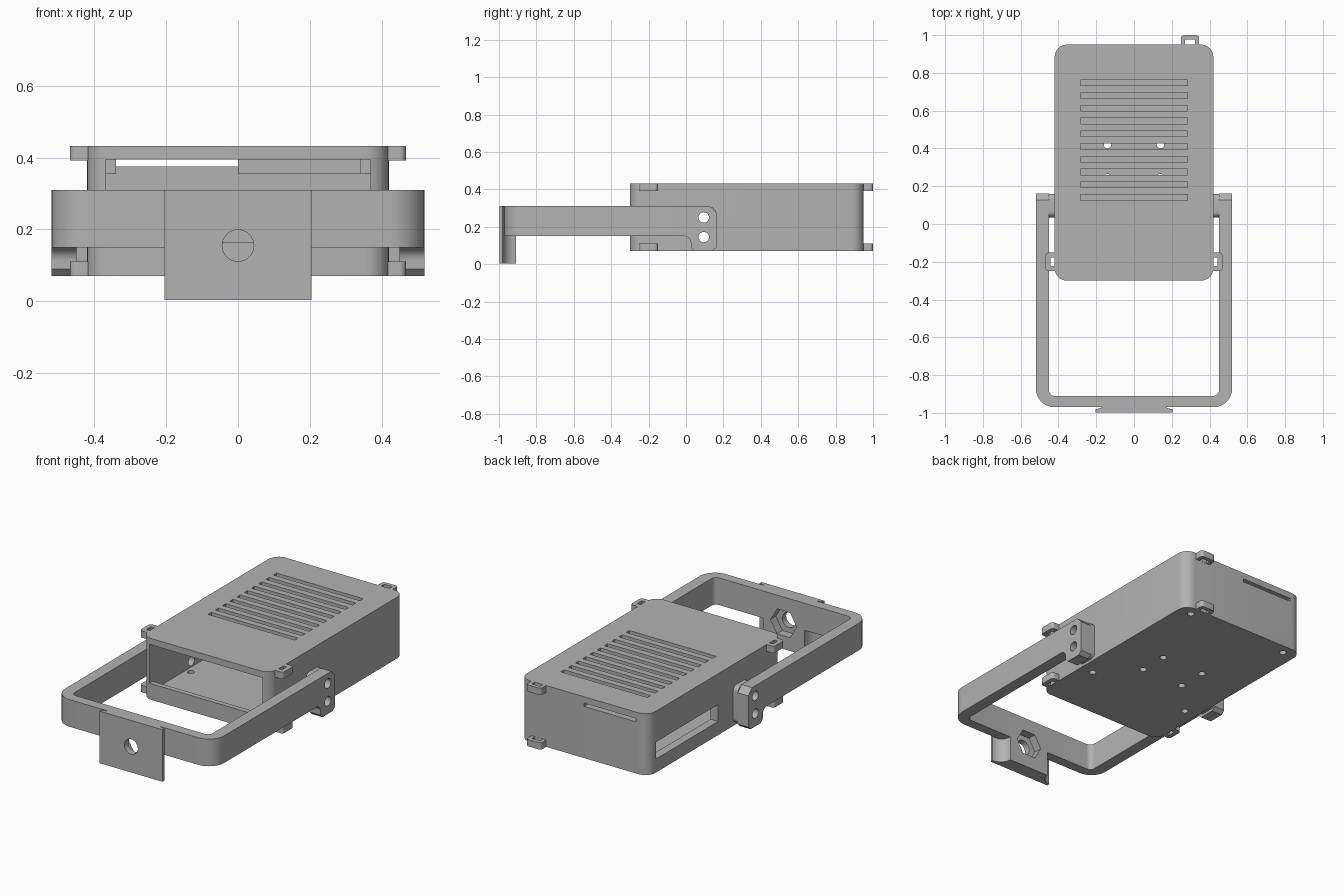
import bpy, bmesh, math
from mathutils import Vector

if "Cube" in bpy.data.objects:
    bpy.data.objects.remove(bpy.data.objects["Cube"])

grey = bpy.data.materials.new("plain grey")
grey.diffuse_color = (0.45, 0.45, 0.45, 1)
grey.use_nodes = True
grey.node_tree.nodes["Principled BSDF"].inputs["Base Color"].default_value = grey.diffuse_color


def arc(cx, cy, r, a0, a1, n=8):
    return [(cx + r * math.cos(math.radians(a0 + (a1 - a0) * i / n)),
             cy + r * math.sin(math.radians(a0 + (a1 - a0) * i / n))) for i in range(n + 1)]


def rect(x0, x1, y0, y1, r=0.0):
    if r == 0:
        return [(x0, y0), (x1, y0), (x1, y1), (x0, y1)]
    return (arc(x0 + r, y0 + r, r, 180, 270) + arc(x1 - r, y0 + r, r, 270, 360)
            + arc(x1 - r, y1 - r, r, 0, 90) + arc(x0 + r, y1 - r, r, 90, 180))


def circle(u, v, r, n=24):
    return arc(u, v, r, 0, 360 - 360 / n, n - 1)


def prisms(name, items):
    """One object from (outline, axis, low, high) prisms."""
    bm = bmesh.new()
    place = {"x": lambda u, v, w: (w, u, v), "y": lambda u, v, w: (u, w, v),
             "z": lambda u, v, w: (u, v, w)}
    for pts, axis, lo, hi in items:
        f = place[axis]
        a = [bm.verts.new(f(u, v, lo)) for u, v in pts]
        b = [bm.verts.new(f(u, v, hi)) for u, v in pts]
        bm.faces.new(a[::-1])
        bm.faces.new(b)
        for i in range(len(a)):
            j = (i + 1) % len(a)
            bm.faces.new((a[i], a[j], b[j], b[i]))
    bmesh.ops.recalc_face_normals(bm, faces=bm.faces)
    me = bpy.data.meshes.new(name)
    bm.to_mesh(me)
    bm.free()
    me.materials.append(grey)
    ob = bpy.data.objects.new(name, me)
    bpy.context.collection.objects.link(ob)
    return ob


def boolean(ob, items, op="DIFFERENCE"):
    tool = prisms("helper", items)
    m = ob.modifiers.new("bool", "BOOLEAN")
    m.operation, m.solver, m.object = op, "EXACT", tool
    bpy.context.view_layer.objects.active = ob
    bpy.ops.object.modifier_apply(modifier=m.name)
    bpy.data.objects.remove(tool)


def smooth(ob):
    bpy.ops.object.select_all(action="DESELECT")
    ob.select_set(True)
    bpy.context.view_layer.objects.active = ob
    bpy.ops.object.shade_smooth_by_angle(angle=math.radians(30))


bores = [(circle(0.095, z, 0.028), "x", -0.6, 0.6) for z in (0.145, 0.25)]

# Hollow case with open front, vents, side window, rear slot and screw holes
case = prisms("case", [(rect(-0.42, 0.42, -0.30, 0.95, 0.065), "z", 0.07, 0.432)])
boolean(case, [(rect(-0.37, 0.37, -0.27, 0.915), "z", 0.11, 0.395)])
cuts = [(rect(-0.369, 0.369, 0.165, 0.394), "y", -0.4, -0.2),
        (rect(-0.34, 0.0, 0.375, 0.394), "y", 0.85, 1.0),
        (rect(0.30, 0.88, 0.15, 0.25), "x", -0.5, -0.3)] + bores
for i in range(10):
    y = 0.14 + i * 0.0675
    cuts.append((rect(-0.283, 0.283, y - 0.015, y + 0.015), "z", 0.36, 0.5))
for s in (-1, 1):
    for x, y in ((0.14, 0.245), (0.14, 0.42), (0.335, 0.04), (0.335, 0.89)):
        cuts.append((circle(s * x, y, 0.02, 16), "z", 0.0, 0.13))
boolean(case, cuts)
smooth(case)

# Retaining ledges under the lid, at the rear
prisms("lid_ledges", [(rect(-0.37, -0.34, 0.355, 0.395), "y", 0.85, 0.915),
                      (rect(0.34, 0.37, 0.355, 0.395), "y", 0.85, 0.915),
                      (rect(0.0, 0.34, 0.355, 0.395), "y", 0.87, 0.915)])

# Tie loops on the top and bottom edges
for level, z0 in (("lower", 0.07), ("upper", 0.392)):
    z1 = z0 + 0.04
    for side, s in (("left", -1), ("right", 1)):
        x0, x1 = sorted((s * 0.40, s * 0.468))
        h0, h1 = sorted((s * 0.421, s * 0.443))
        loop = prisms(f"{level}_{side}_loop", [(rect(x0, x1, -0.25, -0.15, 0.018), "z", z0, z1)])
        boolean(loop, [(rect(h0, h1, -0.222, -0.178), "z", z0 - 0.1, z1 + 0.1)])
        smooth(loop)
    loop = prisms(f"{level}_rear_loop", [(rect(0.248, 0.345, 0.93, 1.0, 0.018), "z", z0, z1)])
    boolean(loop, [(rect(0.27, 0.322, 0.951, 0.977), "z", z0 - 0.1, z1 + 0.1)])
    smooth(loop)

# U-shaped bracket with dropped arm ends
u_outline = ([(-0.52, -0.03)] + arc(-0.42, -0.87, 0.10, 180, 270) + arc(0.42, -0.87, 0.10, 270, 360)
             + [(0.52, -0.03), (0.45, -0.03)] + arc(0.42, -0.88, 0.03, 0, -90)
             + arc(-0.42, -0.88, 0.03, 270, 180) + [(-0.45, -0.03)])
bracket = prisms("bracket", [(u_outline, "z", 0.15, 0.31)])
end = ([(-0.03, 0.31), (-0.03, 0.15)] + arc(-0.012, 0.112, 0.038, 90, 0)
       + [(0.026, 0.09), (0.046, 0.07), (0.14, 0.07), (0.162, 0.09), (0.162, 0.275), (0.127, 0.31)])
boolean(bracket, [(end, "x", -0.52, -0.45), (end, "x", 0.45, 0.52)], "UNION")

# Mounting plate on the bracket, thin at the edges, with bolt hole and nut pocket
plate = ([(-0.205, -0.997), (0.205, -0.997)] + arc(0.205, -0.91, 0.07, 270, 180)
         + arc(-0.205, -0.91, 0.07, 0, -90))
boolean(bracket, [(plate, "z", 0.003, 0.31)], "UNION")
boolean(bracket, [(circle(0, 0.155, 0.044, 32), "y", -1.1, -0.8)] + bores)
boolean(bracket, [([(0.085 * math.cos(math.radians(60 * i)), 0.155 + 0.085 * math.sin(math.radians(60 * i)))
                    for i in range(6)], "y", -0.96, -0.8)])
smooth(bracket)

# Spacers between the case and the arms
for side, s in (("left", -1), ("right", 1)):
    x0, x1 = sorted((s * 0.415, s * 0.452))
    spacer = prisms(f"{side}_spacer", [(rect(0.035, 0.16, 0.085, 0.305, 0.03), "x", x0, x1)])
    boolean(spacer, bores)
    smooth(spacer)
